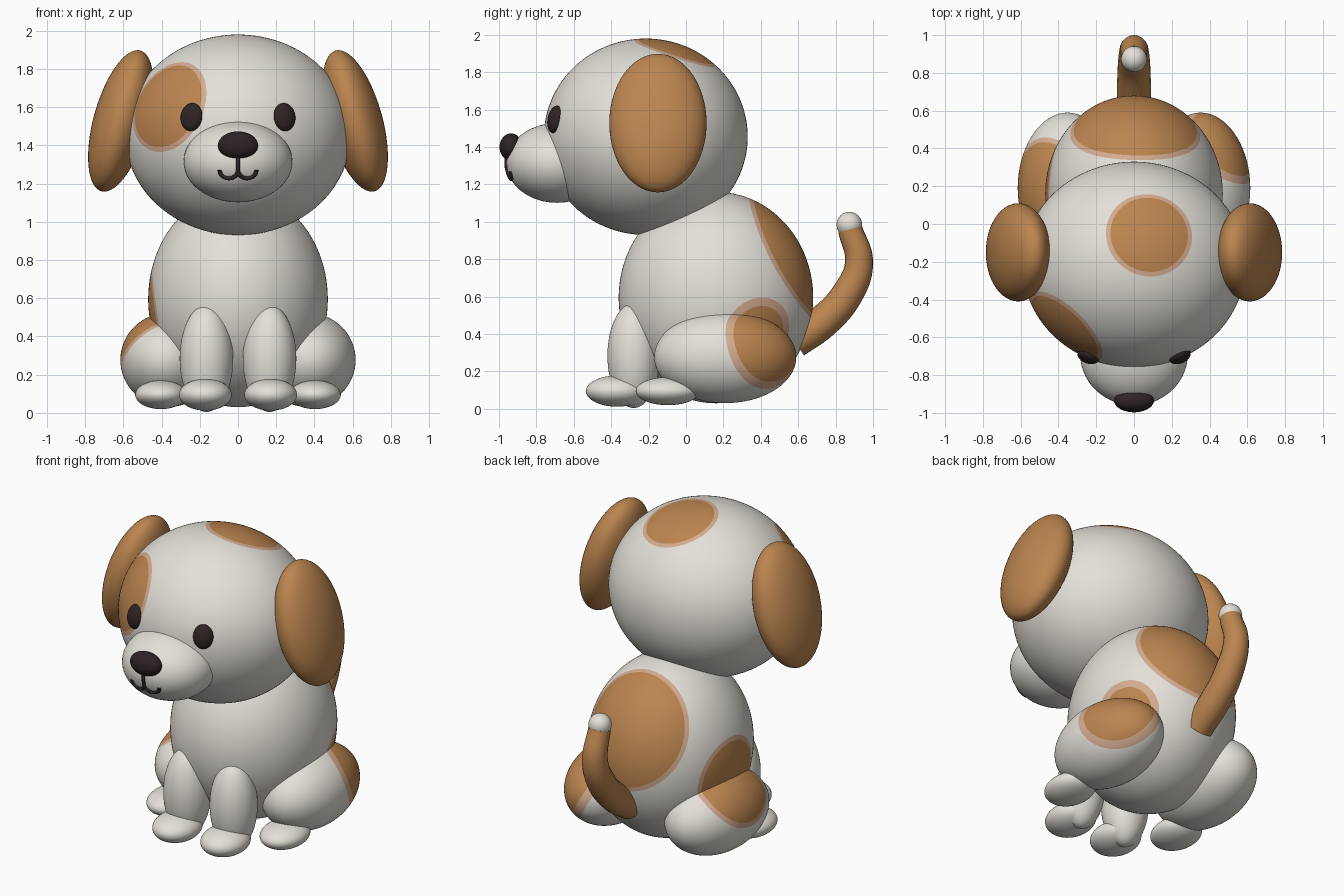
import bpy, bmesh, math
from mathutils import Matrix, Vector, Euler

if "Cube" in bpy.data.objects:
    bpy.data.objects.remove(bpy.data.objects["Cube"])


def material(name, rgb):
    m = bpy.data.materials.new(name)
    m.diffuse_color = (*rgb, 1)
    m.use_nodes = True
    m.node_tree.nodes["Principled BSDF"].inputs["Base Color"].default_value = m.diffuse_color
    return m


WHITE = material("warm white fur", (0.78, 0.745, 0.69))
BROWN = material("brown fur", (0.50, 0.235, 0.08))
BLEND = material("pale patch edge", (0.66, 0.41, 0.28))
DARK = material("dark nose and eyes", (0.028, 0.017, 0.018))


def add_object(name, mesh):
    ob = bpy.data.objects.new(name, mesh)
    bpy.context.collection.objects.link(ob)
    return ob


def cut_sphere(bm, centre, r):
    """Split every edge that crosses a sphere, then join the new points."""
    dist = lambda v: (v.co - centre).length - r
    cuts = []
    for e in list(bm.edges):
        a, b = dist(e.verts[0]), dist(e.verts[1])
        if a * b < 0:
            cuts.append(bmesh.utils.edge_split(e, e.verts[0], a / (a - b))[1])
    if cuts:
        bmesh.ops.connect_verts(bm, verts=cuts)


def ellipsoid(name, loc, radii, mat=WHITE, rot=(0, 0, 0), patches=()):
    """Smooth ellipsoid; patches are (centre, radius, edge width) in world space."""
    bm = bmesh.new()
    seg = 112 if patches else 56
    bmesh.ops.create_uvsphere(bm, u_segments=seg, v_segments=seg * 5 // 8, radius=1)
    bm.transform(Matrix.LocRotScale(Vector(loc), Euler(rot), Vector(radii)))
    spots = [(Vector(c), r, w) for c, r, w in patches]
    for c, r, w in spots:
        cut_sphere(bm, c, r + w)
        cut_sphere(bm, c, r)
    for f in bm.faces:
        f.smooth = True
        mid = f.calc_center_median()
        if any((mid - c).length < r for c, r, w in spots):
            f.material_index = 1
        elif any((mid - c).length < r + w for c, r, w in spots):
            f.material_index = 2
    me = bpy.data.meshes.new(name)
    bm.to_mesh(me)
    bm.free()
    for m in ([mat, BROWN, BLEND] if spots else [mat]):
        me.materials.append(m)
    return add_object(name, me)


def tube(name, paths, depth, mat, kind="POLY"):
    """Capped round tube along lists of (x, y, z, radius factor)."""
    cu = bpy.data.curves.new(name, "CURVE")
    cu.dimensions = "3D"
    cu.bevel_depth = depth
    cu.bevel_resolution = 8
    cu.resolution_u = 16
    cu.use_fill_caps = True
    for pts in paths:
        sp = cu.splines.new(kind)
        items = sp.bezier_points if kind == "BEZIER" else sp.points
        items.add(len(pts) - 1)
        for p, q in zip(items, pts):
            p.co = q[:3] if kind == "BEZIER" else (*q[:3], 1)
            p.radius = q[3]
            if kind == "BEZIER":
                p.handle_left_type = p.handle_right_type = "AUTO"
    tmp = bpy.data.objects.new(name + "_path", cu)
    bpy.context.collection.objects.link(tmp)
    dg = bpy.context.evaluated_depsgraph_get()
    me = bpy.data.meshes.new_from_object(tmp.evaluated_get(dg))
    bpy.data.objects.remove(tmp)
    me.materials.clear()
    me.materials.append(mat)
    for p in me.polygons:
        p.use_smooth = True
        p.material_index = 0
    me.set_sharp_from_angle(angle=math.radians(50))
    return add_object(name, me)


# Fur patches
back_patch = ((0.01, 0.61, 0.86), 0.355, 0.025)
left_patch = ((-0.52, 0.20, 0.50), 0.245, 0.028)
right_patch = ((0.50, 0.45, 0.36), 0.215, 0.04)
eye_patch = ((-0.40, -0.585, 1.625), 0.235, 0.025)
crown_patch = ((0.085, -0.045, 1.95), 0.21, 0.024)

# Body and head
ellipsoid("body", (0, 0.16, 0.595), (0.47, 0.52, 0.565),
          patches=(back_patch, left_patch, right_patch))
ellipsoid("head", (0, -0.215, 1.455), (0.59, 0.545, 0.525),
          patches=(eye_patch, crown_patch))

# Face
ellipsoid("muzzle", (0, -0.69, 1.315), (0.285, 0.27, 0.213))
ellipsoid("nose", (0, -0.935, 1.40), (0.105, 0.062, 0.073), DARK)


def on_muzzle(x, z):
    k = 1 - (x / 0.285) ** 2 - ((z - 1.315) / 0.213) ** 2
    return (x, -0.69 - 0.27 * math.sqrt(k), z, 1)


smile = [[on_muzzle(0, 1.35 - 0.02 * i) for i in range(5)]]
for s in (-1, 1):
    arc = [math.pi * i / 14 for i in range(15)]
    smile.append([on_muzzle(s * 0.048 * (1 - math.cos(t)), 1.27 - 0.042 * math.sin(t))
                  for t in arc])
tube("mouth", smile, 0.011, DARK)

# Mirrored parts
for s, side in ((-1, "left"), (1, "right")):
    ellipsoid(side + "_eye", (s * 0.243, -0.70, 1.548), (0.06, 0.036, 0.074), DARK,
              rot=(math.radians(-11), 0, s * math.radians(23)))
    ellipsoid(side + "_ear", (s * 0.613, -0.15, 1.528), (0.143, 0.26, 0.382), BROWN,
              rot=(0, -s * math.radians(15.5), 0))
    ellipsoid(side + "_front_leg", (s * 0.165, -0.28, 0.285), (0.14, 0.14, 0.28))
    ellipsoid(side + "_front_foot", (s * 0.171, -0.37, 0.095), (0.138, 0.165, 0.083))
    ellipsoid(side + "_thigh", (s * 0.365, 0.21, 0.277), (0.25, 0.38, 0.246),
              rot=(0, 0, s * 0.06), patches=(left_patch if s < 0 else right_patch,))
    ellipsoid(side + "_hind_foot", (s * 0.403, -0.097, 0.095), (0.135, 0.172, 0.075))

# Tail with white tip
tube("tail", [[(0, 0.58, 0.36, 0.9), (0, 0.73, 0.465, 0.9), (0, 0.86, 0.61, 0.85),
               (0, 0.925, 0.78, 0.75), (0, 0.878, 0.96, 0.66)]], 0.1, BROWN, "BEZIER")
ellipsoid("tail_tip", (0, 0.873, 0.985), (0.068, 0.068, 0.068))
